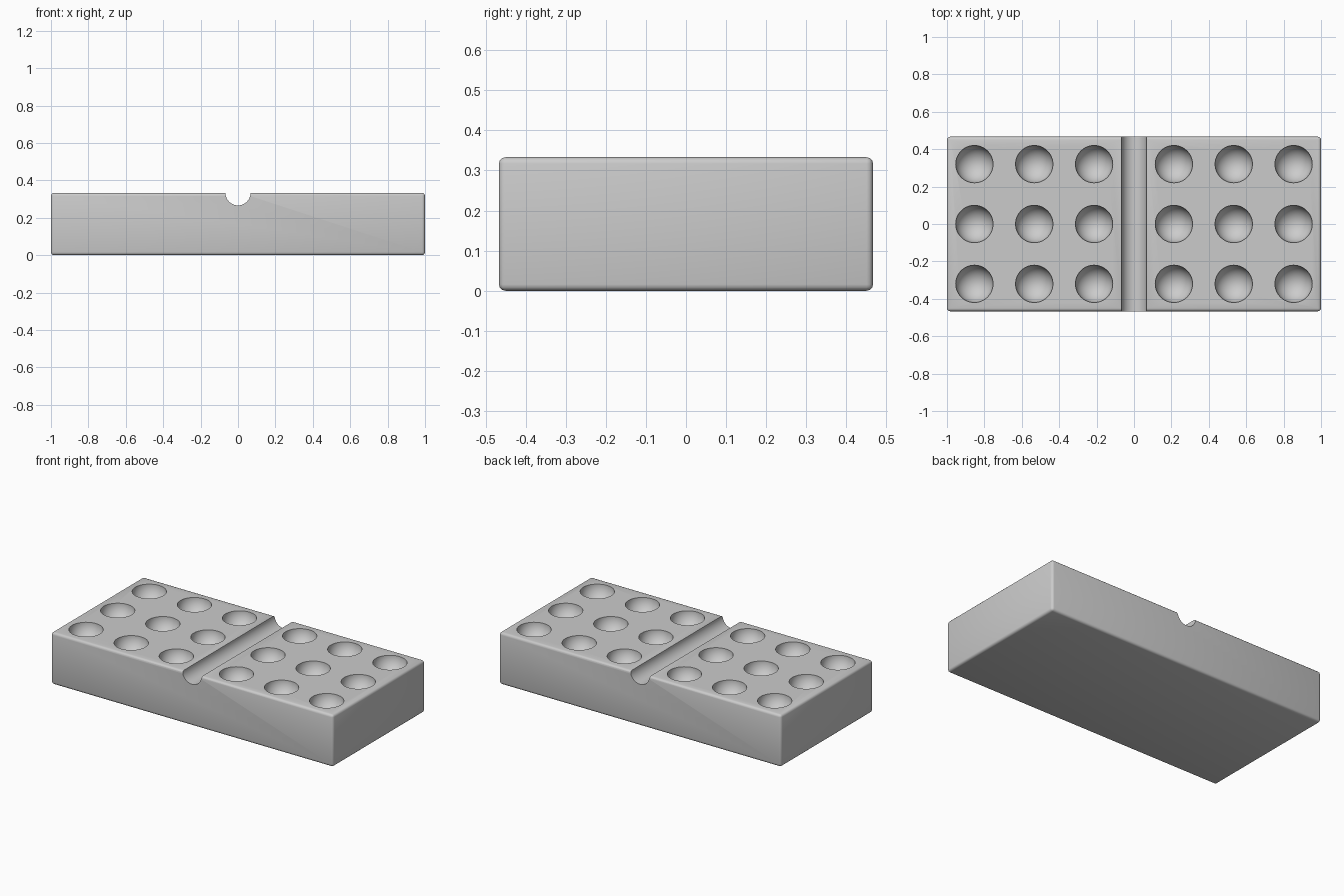
import bpy
import math

cube = bpy.data.objects.get("Cube")
if cube:
    bpy.data.objects.remove(cube, do_unlink=True)

LENGTH, WIDTH, HEIGHT = 2.0, 0.933, 0.333
SPACING, DIMPLE_R, GROOVE_R = 0.32, 0.1, 0.067

grey = bpy.data.materials.new("plain grey")
grey.use_nodes = True
colour = (0.6, 0.6, 0.6, 1)
grey.diffuse_color = colour
grey.node_tree.nodes["Principled BSDF"].inputs["Base Color"].default_value = colour


def finish(obj, name):
    obj.name = name
    obj.data.materials.append(grey)
    return obj


def apply_modifier(obj, mod):
    bpy.ops.object.select_all(action='DESELECT')
    obj.select_set(True)
    bpy.context.view_layer.objects.active = obj
    bpy.ops.object.modifier_apply(modifier=mod.name)


def cut(obj, cutter):
    mod = obj.modifiers.new("cut", 'BOOLEAN')
    mod.operation = 'DIFFERENCE'
    mod.solver = 'EXACT'
    mod.object = cutter
    apply_modifier(obj, mod)
    bpy.data.objects.remove(cutter, do_unlink=True)


# Block with softly rounded edges
bpy.ops.mesh.primitive_cube_add(size=1, location=(0, 0, HEIGHT / 2))
block = finish(bpy.context.object, "block")
block.scale = (LENGTH, WIDTH, HEIGHT)
bpy.ops.object.transform_apply(location=True, scale=True)
bevel = block.modifiers.new("soft edges", 'BEVEL')
bevel.width = 0.016
bevel.segments = 3
apply_modifier(block, bevel)

# Round groove across the middle of the top
bpy.ops.mesh.primitive_cylinder_add(vertices=48, radius=GROOVE_R, depth=WIDTH * 1.5,
                                    location=(0, 0, HEIGHT), rotation=(math.pi / 2, 0, 0))
cut(block, finish(bpy.context.object, "groove_cutter"))

# Three by three round dimples on each half
for side in (-1, 1):
    for column in range(3):
        for row in (-1, 0, 1):
            x = side * (SPACING * (column + 2 / 3))
            bpy.ops.mesh.primitive_uv_sphere_add(segments=48, ring_count=25, radius=DIMPLE_R,
                                                 location=(x, row * SPACING, HEIGHT))
            cut(block, finish(bpy.context.object, "dimple_cutter"))

bpy.ops.object.select_all(action='DESELECT')
block.select_set(True)
bpy.context.view_layer.objects.active = block
bpy.ops.object.shade_smooth_by_angle(angle=math.radians(32))
